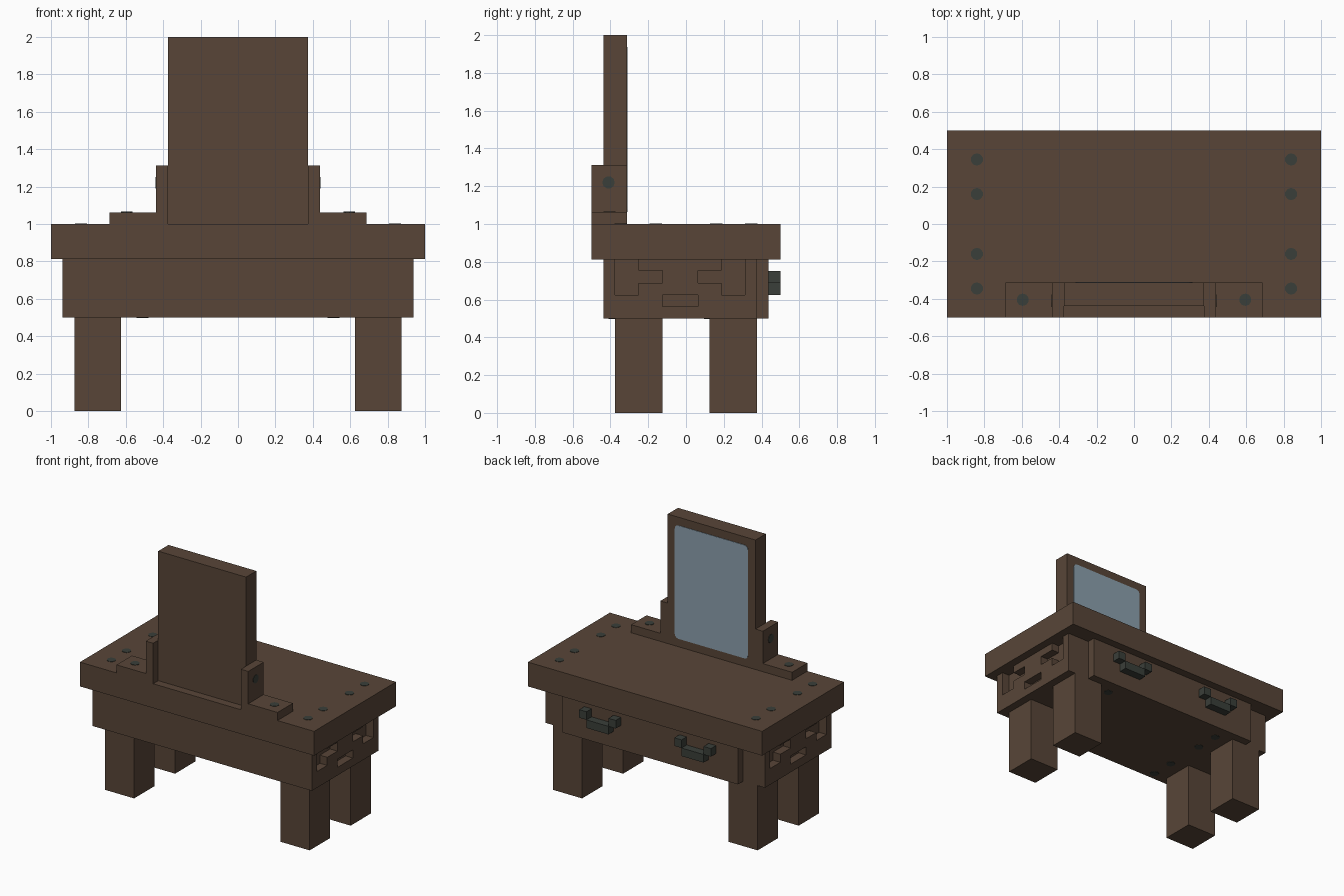
import bpy, bmesh, math
from mathutils import Matrix, Vector

cube = bpy.data.objects.get("Cube")
if cube:
    bpy.data.objects.remove(cube, do_unlink=True)


def material(name, colour):
    m = bpy.data.materials.new(name)
    m.use_nodes = True
    m.diffuse_color = (*colour, 1)
    m.node_tree.nodes["Principled BSDF"].inputs["Base Color"].default_value = (*colour, 1)
    return m


WOOD = material("dark_wood", (0.098, 0.060, 0.039))
IRON = material("dark_iron", (0.042, 0.049, 0.041))
GLASS = material("mirror_glass", (0.26, 0.35, 0.42))


def finish(name, bm, mat):
    bmesh.ops.recalc_face_normals(bm, faces=bm.faces)
    mesh = bpy.data.meshes.new(name)
    bm.to_mesh(mesh)
    bm.free()
    ob = bpy.data.objects.new(name, mesh)
    bpy.context.collection.objects.link(ob)
    mesh.materials.append(mat)
    return ob


def box(name, x, y, z, mat=WOOD):
    bm = bmesh.new()
    lo, hi = Vector((x[0], y[0], z[0])), Vector((x[1], y[1], z[1]))
    size = hi - lo
    bmesh.ops.create_cube(bm, size=1, matrix=Matrix.Translation((lo + hi) / 2)
                          @ Matrix.Diagonal((*size, 1)))
    return finish(name, bm, mat)


def sided(name, s, x, y, z, mat=WOOD):
    """Box on the left (s=1) or right (s=-1) of the model."""
    side = "left_" if s > 0 else "right_"
    return box(side + name, sorted((s * x[0], s * x[1])), y, z, mat)


def bolt(name, pos, axis):
    """Thin round bolt head facing along axis."""
    bm = bmesh.new()
    turn = Vector((0, 0, 1)).rotation_difference(Vector(axis)).to_matrix().to_4x4()
    bmesh.ops.create_cone(bm, cap_ends=True, segments=10, radius1=0.033, radius2=0.033,
                          depth=0.006, matrix=Matrix.Translation(pos) @ turn)
    return finish(name, bm, IRON)


def prism(bm, points, axis, start, depth):
    """Extrude a 2D outline (a, z) along x or y."""
    def place(a, z):
        return (start, a, z) if axis == "x" else (a, start, z)
    face = bm.faces.new([bm.verts.new(place(*p)) for p in points])
    new = bmesh.ops.extrude_face_region(bm, geom=[face])["geom"]
    shift = (depth, 0, 0) if axis == "x" else (0, depth, 0)
    bmesh.ops.translate(bm, vec=shift, verts=[v for v in new if isinstance(v, bmesh.types.BMVert)])


# Table top and carcass
box("table_top", (-1, 1), (-0.5, 0.5), (0.8125, 1))
body = box("body", (-0.9375, 0.9375), (-0.4375, 0.375), (0.5, 0.8125))

# Carved recesses in both ends of the carcass
MID = -0.03125
hook = [(0.344, 0.85), (0.344, 0.625), (0.219, 0.625), (0.219, 0.6875),
        (0.094, 0.6875), (0.094, 0.755), (0.219, 0.755), (0.219, 0.85)]
slot = [(-0.094, 0.5625), (0.094, 0.5625), (0.094, 0.625), (-0.094, 0.625)]
bm = bmesh.new()
for s in (1, -1):
    for outline in (hook, [(-a, z) for a, z in hook], slot):
        prism(bm, [(MID + a, z) for a, z in outline], "x", s * 0.875, s * 0.1)
cutter = finish("carving_cutter", bm, WOOD)
cutter.hide_render = True
mod = body.modifiers.new("carving", "BOOLEAN")
mod.object = cutter
mod.solver = "EXACT"
bpy.context.view_layer.objects.active = body
bpy.ops.object.modifier_apply(modifier="carving")
bpy.data.objects.remove(cutter, do_unlink=True)

# Drawer front
box("drawer_front", (-0.75, 0.75), (0.375, 0.4375), (0.5, 0.8125))

for s in (1, -1):
    # Legs
    for label, y in (("front_leg", (-0.375, -0.125)), ("back_leg", (0.125, 0.375))):
        sided(label, s, (0.625, 0.875), y, (0, 0.5))
    # Drawer handle: two mounts and a grip bar
    out = (0.4375, 0.5)
    sided("handle_inner_mount", s, (0.25, 0.3125), out, (0.6875, 0.75), IRON)
    sided("handle_outer_mount", s, (0.5, 0.5625), out, (0.6875, 0.75), IRON)
    sided("handle_bar", s, (0.3125, 0.5), out, (0.625, 0.6875), IRON)
    # Mirror brackets
    sided("bracket_upright", s, (0.375, 0.4375), (-0.5, -0.3125), (1, 1.3125))
    sided("bracket_foot", s, (0.4375, 0.6875), (-0.5, -0.3125), (1, 1.0625))
    # Bolts
    bolt("bracket_foot_bolt", (s * 0.595, -0.405, 1.0625), (0, 0, 1))
    bolt("bracket_side_bolt", (s * 0.4375, -0.41, 1.22), (1, 0, 0))
    for y in (-0.345, -0.16, 0.16, 0.345):
        bolt("table_bolt", (s * 0.84, y, 1), (0, 0, 1))
        bolt("underside_bolt", (s * 0.51, y + MID, 0.5), (0, 0, 1))

# Mirror frame and glass with rounded corners
box("mirror_frame", (-0.375, 0.375), (-0.4375, -0.3125), (1, 2))
R = 0.03
outline = []
for i, (sx, sz) in enumerate(((1, 1), (-1, 1), (-1, -1), (1, -1))):
    for k in range(4):
        a = math.radians(90 * i + 30 * k)
        outline.append((sx * (0.3125 - R) + R * math.cos(a),
                        1.5 + sz * (0.4375 - R) + R * math.sin(a)))
bm = bmesh.new()
prism(bm, outline, "y", -0.315, 0.006)
finish("mirror_glass", bm, GLASS)
